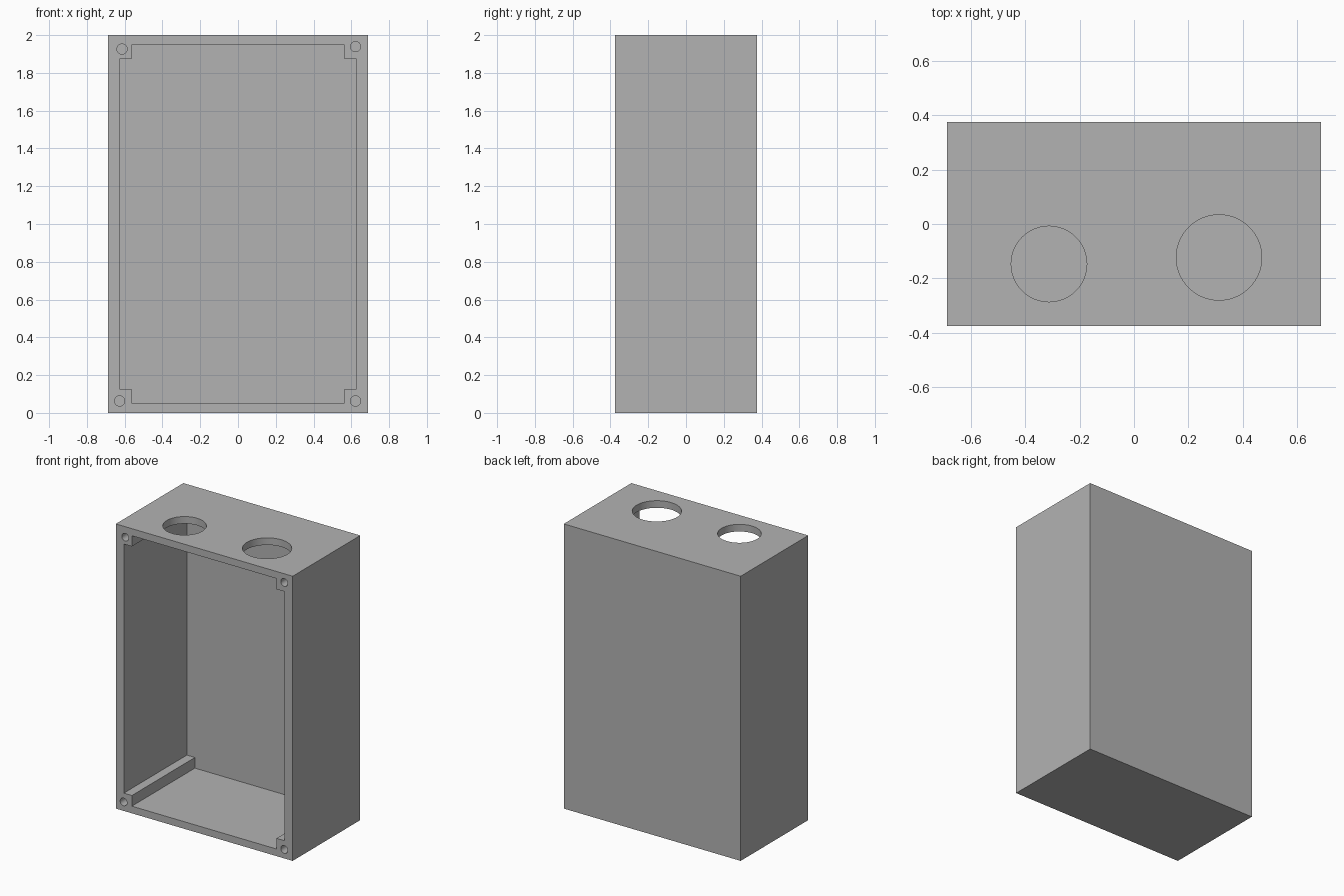
import bpy
from math import pi

cube = bpy.data.objects.get("Cube")
if cube:
    bpy.data.objects.remove(cube, do_unlink=True)

W, D, H = 1.375, 0.75, 2.0      # outer size
SIDE, WALL = 0.0625, 0.05       # side walls; floor, top and back walls
POST_X, POST_Z = 0.125, 0.125   # corner post reach from the outer faces

grey = bpy.data.materials.new("plain_grey")
grey.use_nodes = True
colour = (0.45, 0.45, 0.45, 1)
grey.diffuse_color = colour
grey.node_tree.nodes["Principled BSDF"].inputs["Base Color"].default_value = colour


def box(name, low, high):
    centre = [(a + b) / 2 for a, b in zip(low, high)]
    bpy.ops.mesh.primitive_cube_add(size=1, location=centre)
    ob = bpy.context.object
    ob.name = name
    ob.scale = [b - a for a, b in zip(low, high)]
    bpy.ops.object.transform_apply(location=True, rotation=False, scale=True)
    return ob


def cylinder(name, radius, depth, centre, tilt=0, sides=48):
    bpy.ops.mesh.primitive_cylinder_add(vertices=sides, radius=radius, depth=depth,
                                        location=centre, rotation=(tilt, 0, 0))
    ob = bpy.context.object
    ob.name = name
    return ob


def cut(target, cutter):
    cutter.hide_render = True
    mod = target.modifiers.new("cut", 'BOOLEAN')
    mod.operation, mod.solver, mod.object = 'DIFFERENCE', 'EXACT', cutter
    bpy.context.view_layer.objects.active = target
    bpy.ops.object.modifier_apply(modifier=mod.name)
    bpy.data.objects.remove(cutter, do_unlink=True)


# Enclosure block
case = box("enclosure", (-W / 2, -D / 2, 0), (W / 2, D / 2, H))
case.data.materials.append(grey)

# Open-fronted cavity: two crossing boxes leave a full-depth post in each corner
front, back = -D, D / 2 - WALL
x_in, x_post = W / 2 - SIDE, W / 2 - POST_X
cut(case, box("wide_cavity", (-x_in, front, POST_Z), (x_in, back, H - POST_Z)))
cut(case, box("tall_cavity", (-x_post, front, WALL), (x_post, back, H - WALL)))

# Round openings through the top wall
for x, y, r in ((-0.3125, -0.147, 0.139), (0.3125, -0.123, 0.157)):
    cut(case, cylinder("top_opening", r, 0.15, (x, y, H), sides=64))

# Screw holes in the corner posts
for x, z in ((-0.614, 1.926), (0.622, 1.939), (-0.627, 0.063), (0.622, 0.063)):
    cut(case, cylinder("screw_hole", 0.027, 0.4, (x, -D / 2, z), pi / 2, 32))

bpy.ops.object.select_all(action='DESELECT')
case.select_set(True)
bpy.context.view_layer.objects.active = case
bpy.ops.object.shade_smooth_by_angle(angle=pi / 6)
